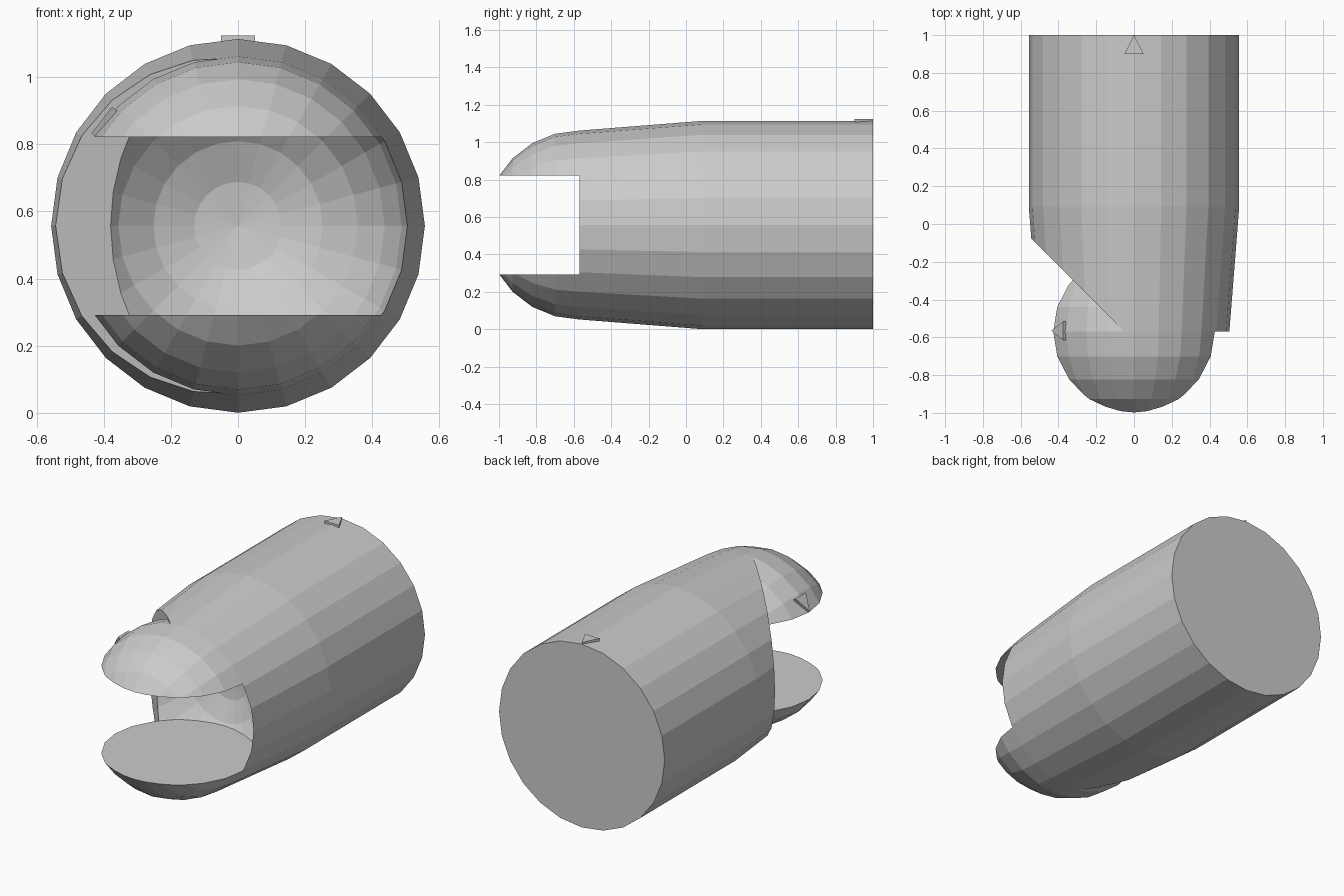
import bpy, bmesh, math
from mathutils import Matrix, Vector

if "Cube" in bpy.data.objects:
    bpy.data.objects.remove(bpy.data.objects["Cube"])

R, ZC = 0.557, 0.557            # body radius, axis height
RB, YB = 0.505, -0.57           # ball radius, ball centre
SLOT = 0.265                    # half height of the slot
SIDES = 24


def finish(name, bm):
    bmesh.ops.recalc_face_normals(bm, faces=bm.faces[:])
    mesh = bpy.data.meshes.new(name)
    bm.to_mesh(mesh)
    bm.free()
    obj = bpy.data.objects.new(name, mesh)
    bpy.context.collection.objects.link(obj)
    return obj


def slice_off(bm, point, normal):
    """Remove everything on the normal's side and cap the cut."""
    geom = bm.verts[:] + bm.edges[:] + bm.faces[:]
    bmesh.ops.bisect_plane(bm, geom=geom, plane_co=point, plane_no=normal,
                           clear_outer=True, dist=1e-5)
    bmesh.ops.holes_fill(bm, edges=[e for e in bm.edges if e.is_boundary], sides=0)


# Body: turned tapered barrel with a hemispherical socket in its front end
step = math.radians(15)
profile = [(0, 1), (R, 1), (R, 0.09)]
profile += [(RB * math.cos(i * step), YB + RB * math.sin(i * step)) for i in range(6)]
profile += [(0, YB + RB)]
bm = bmesh.new()
verts = [bm.verts.new((r, y, ZC)) for r, y in profile]
edges = [bm.edges.new(p) for p in zip(verts, verts[1:])]
bmesh.ops.spin(bm, geom=verts + edges, cent=(0, 0, ZC), axis=(0, 1, 0),
               angle=2 * math.pi, steps=SIDES, use_duplicate=False)
bmesh.ops.remove_doubles(bm, verts=bm.verts[:], dist=1e-4)
# Diagonal port cut on the left front
slice_off(bm, (-0.622, 0, ZC), (-1, -1, 0))
finish("valve_body", bm)

# Slotted ball: upper and lower caps
for name, side in (("upper_ball_cap", 1), ("lower_ball_cap", -1)):
    bm = bmesh.new()
    bmesh.ops.create_uvsphere(
        bm, u_segments=SIDES, v_segments=SIDES // 2, radius=RB,
        matrix=Matrix.Translation((0, YB, ZC)) @ Matrix.Rotation(math.pi / 2, 4, 'X'))
    slice_off(bm, (0, 0, ZC + side * SLOT), (0, 0, -side))
    finish(name, bm)


# Raised triangular pointer: tip along local +y, thickness along local z
def pointer(name, matrix):
    bm = bmesh.new()
    tri = bm.faces.new([bm.verts.new(p) for p in
                        ((-0.05, -0.05, -0.01), (0.05, -0.05, -0.01), (0, 0.05, -0.01))])
    ext = bmesh.ops.extrude_face_region(bm, geom=[tri])
    bmesh.ops.translate(bm, vec=(0, 0, 0.02),
                        verts=[v for v in ext['geom'] if isinstance(v, bmesh.types.BMVert)])
    bm.transform(matrix)
    finish(name, bm)


pointer("body_pointer", Matrix.Translation((0, 0.95, 1.114)))

normal = Vector((-0.79, 0, 0.613)).normalized()
tip = Vector((-normal.z, 0, normal.x))
across = tip.cross(normal)
turn = Matrix((across, tip, normal)).transposed().to_4x4()
pointer("ball_pointer", Matrix.Translation(Vector((0, YB + 0.005, ZC)) + normal * 0.504) @ turn)
